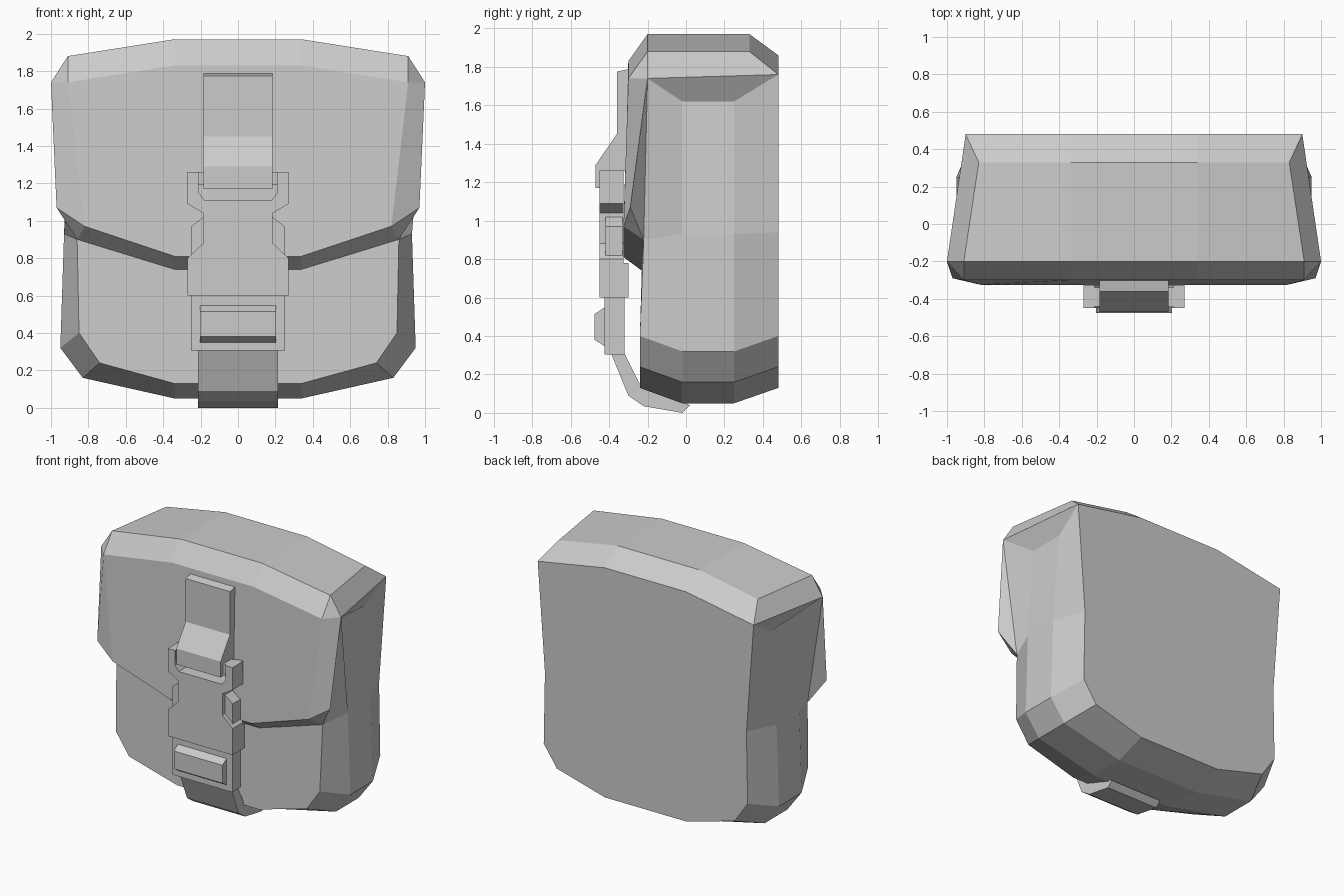
import bpy, bmesh

if "Cube" in bpy.data.objects:
    bpy.data.objects.remove(bpy.data.objects["Cube"])


def make(name, polys):
    """Build one flat-shaded object from a list of polygons, welding shared corners."""
    bm = bmesh.new()
    for p in polys:
        bm.faces.new([bm.verts.new(c) for c in p])
    bmesh.ops.remove_doubles(bm, verts=bm.verts, dist=0.0005)
    bmesh.ops.recalc_face_normals(bm, faces=bm.faces)
    me = bpy.data.meshes.new(name)
    bm.to_mesh(me)
    bm.free()
    ob = bpy.data.objects.new(name, me)
    bpy.context.collection.objects.link(ob)
    return ob


def flip(p):
    return (-p[0], p[1], p[2])


def full(half):
    """Outer-to-centre half row -> full row from right to left."""
    return half + [flip(p) for p in reversed(half)]


def strips(rows):
    rows = [full(r) for r in rows]
    return [[a[i], a[i + 1], b[i + 1], b[i]]
            for a, b in zip(rows, rows[1:]) for i in range(len(a) - 1)]


def prism(name, outline, lo, hi, axis):
    """Extrude a 2D outline along x (outline = y,z) or y (outline = x,z)."""
    def at(p, d):
        return (d, p[0], p[1]) if axis == 'x' else (p[0], d, p[1])
    n = len(outline)
    a = [at(p, lo) for p in outline]
    b = [at(p, hi) for p in outline]
    sides = [[a[i], a[(i + 1) % n], b[(i + 1) % n], b[i]] for i in range(n)]
    return make(name, [a, b] + sides)


def sym(half):
    return half + [(-x, z) for x, z in reversed(half)]


def row(y, pts):
    return [(x, y, z) for x, z in pts]


# Pouch body: U-shaped rows from front to back, lid corner down to the bottom
lid_f, lid_b = (1.0, -0.2, 1.74), (0.9, 0.48, 1.76)
flap_in = (0.86, -0.22, 0.9)
low = [(0.85, 0.4), (0.74, 0.24), (0.34, 0.13)]
wide = [(0.88, 1.62), (0.93, 0.93), (0.95, 0.32), (0.83, 0.16), (0.34, 0.05)]
front = [lid_f, flap_in] + row(-0.24, low)
mid_a, mid_b = row(-0.02, wide), row(0.25, wide)
back = [lid_b, (0.84, 0.48, 0.94)] + row(0.48, low)
polys = strips([front, mid_a, mid_b, back])

# Lid top: front bevel, top, back bevel
edge_f = (0.91, -0.3, 1.74)
top_b = (0.34, 0.48, 1.86)
polys += strips([
    [edge_f, edge_f, (0.34, -0.3, 1.83)],
    [lid_f, (0.91, -0.2, 1.88), (0.34, -0.2, 1.97)],
    [lid_b, (0.83, 0.33, 1.88), (0.34, 0.33, 1.97)],
    [lid_b, lid_b, top_b]])

# Front flap with its folded lower edge
flap_side = (0.97, -0.29, 1.07)
flap_c = (0.34, -0.23, 0.74)
polys += strips([
    [lid_f, edge_f, (0.34, -0.3, 1.83)],
    [flap_side, (0.82, -0.325, 0.97), (0.34, -0.325, 0.81)],
    [flap_in, flap_in, flap_c]])

# Lid undersides, flap side triangles, lower front panel and back panel
for fn in (lambda p: p, flip):
    polys.append([fn(p) for p in (lid_f, mid_a[0], mid_b[0], lid_b)])
    polys.append([fn(p) for p in (lid_f, flap_side, flap_in)])
polys.append(full(front[1:]) + [flip(flap_c), flap_c])
polys.append(full(back) + [flip(top_b), top_b])


# Weld-safe cleanup: drop repeated corners in collapsed polygons
def tidy(p):
    out = []
    for c in p:
        if c not in out:
            out.append(c)
    return out


polys = [q for q in map(tidy, polys) if len(q) > 2]
make("pouch_body", polys)

# Straps
prism("upper_strap", [(-0.29, 1.79), (-0.36, 1.775), (-0.36, 1.45), (-0.47, 1.29),
                      (-0.47, 1.17), (-0.45, 1.17), (-0.44, 1.24), (-0.31, 1.26)],
      -0.185, 0.185, 'x')
prism("lower_strap", [(-0.32, 0.31), (-0.39, 0.31), (-0.30, 0.09), (-0.22, 0.035),
                      (-0.02, 0.0), (0.02, 0.04), (-0.02, 0.06), (-0.23, 0.13)],
      -0.215, 0.215, 'x')

# Buckle: U-shaped upper frame with narrow waist, crossbar, thick block, lower plate
prism("buckle_frame", sym([(0.27, 0.78), (0.27, 0.80), (0.185, 0.88), (0.185, 1.04),
                           (0.27, 1.09), (0.27, 1.26), (0.21, 1.26), (0.21, 1.15),
                           (0.18, 1.11)]), -0.45, -0.325, 'y')
prism("buckle_crossbar", sym([(0.21, 1.19), (0.21, 1.26)]), -0.44, -0.34, 'y')
prism("buckle_block", sym([(0.27, 0.60), (0.27, 0.78)]), -0.45, -0.30, 'y')
prism("buckle_lower_plate", sym([(0.25, 0.305), (0.25, 0.60)]), -0.425, -0.32, 'y')
for s, side in ((1, "right"), (-1, "left")):
    prism("buckle_prong_" + side, [(s * x, z) for x, z in
          [(0.18, 0.79), (0.25, 0.79), (0.25, 0.97), (0.185, 1.02)]], -0.42, -0.33, 'y')

# Raised release tab
prism("release_tab", [(-0.42, 0.55), (-0.475, 0.515), (-0.475, 0.38), (-0.42, 0.345)],
      -0.203, 0.203, 'x')
